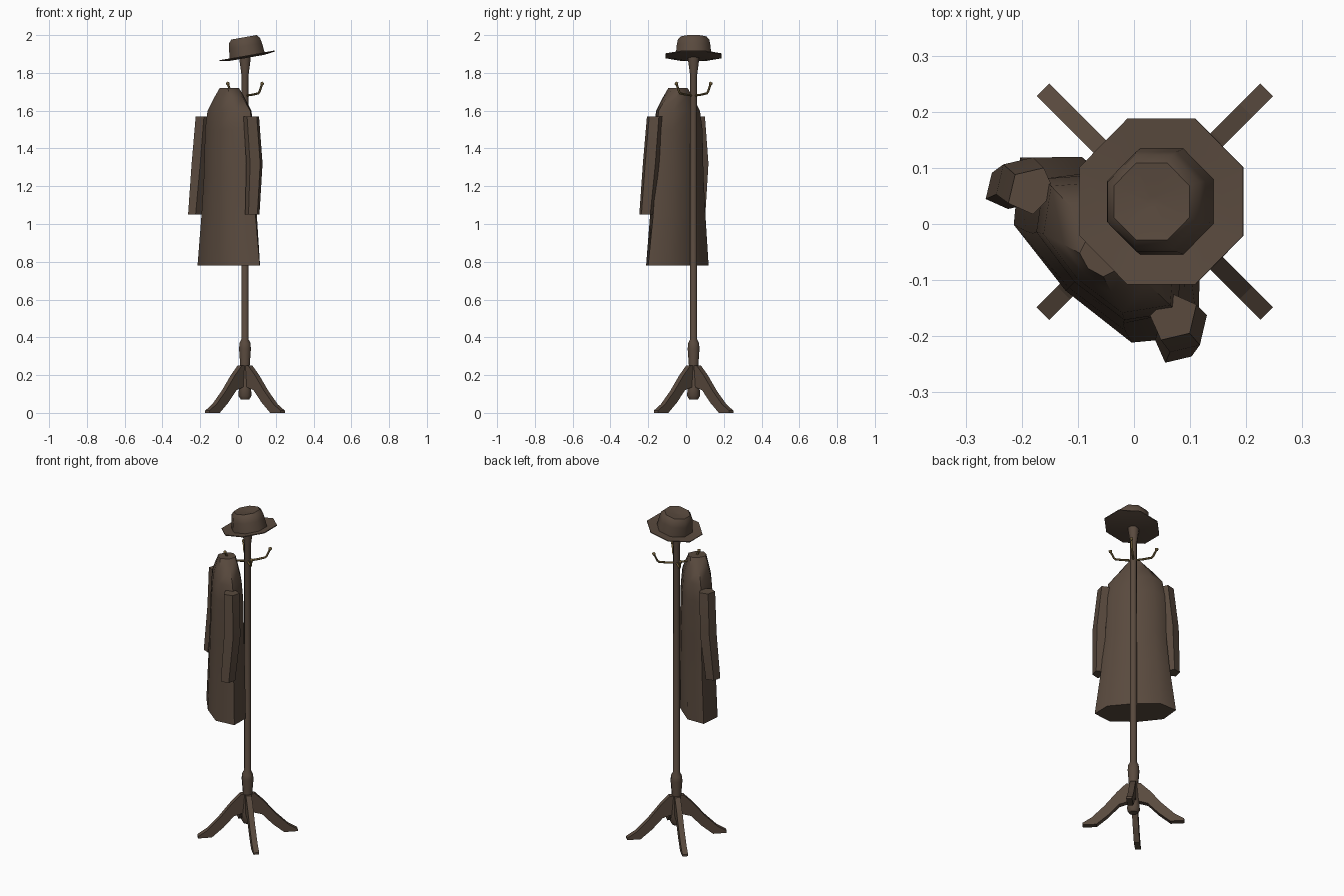
import bpy, bmesh, math
from mathutils import Matrix, Vector

cube = bpy.data.objects.get("Cube")
if cube:
    bpy.data.objects.remove(cube)

POLE = Vector((0.037, 0.04, 0))
TAU = math.tau


def material(name, rgb):
    m = bpy.data.materials.new(name)
    m.use_nodes = True
    m.diffuse_color = (*rgb, 1)
    m.node_tree.nodes["Principled BSDF"].inputs["Base Color"].default_value = (*rgb, 1)
    return m


brown = material("dark_brown", (0.1, 0.068, 0.048))
brass = material("old_brass", (0.16, 0.11, 0.04))


def finish(name, bm, mat, smooth=None):
    bmesh.ops.recalc_face_normals(bm, faces=bm.faces)
    me = bpy.data.meshes.new(name)
    bm.to_mesh(me)
    bm.free()
    me.materials.append(mat)
    ob = bpy.data.objects.new(name, me)
    bpy.context.collection.objects.link(ob)
    if smooth:
        bpy.ops.object.select_all(action='DESELECT')
        ob.select_set(True)
        bpy.context.view_layer.objects.active = ob
        bpy.ops.object.shade_smooth_by_angle(angle=math.radians(smooth))
    return ob


def loft(name, rings, mat, smooth=None):
    """Skin a list of equal-sized point rings and cap both ends."""
    bm = bmesh.new()
    rows = [[bm.verts.new(p) for p in ring] for ring in rings]
    n = len(rows[0])
    for a, b in zip(rows, rows[1:]):
        for i in range(n):
            j = (i + 1) % n
            bm.faces.new((a[i], a[j], b[j], b[i]))
    bm.faces.new(rows[0])
    bm.faces.new(rows[-1])
    return finish(name, bm, mat, smooth)


def turned(profile, sides, matrix):
    """Rings of a lathe profile given as (radius, height)."""
    return [[matrix @ Vector((r * math.cos(TAU * (i + 0.5) / sides),
                              r * math.sin(TAU * (i + 0.5) / sides), z))
             for i in range(sides)] for r, z in profile]


def coat_point(u, v, z):
    """Coat space: u across the shoulders, v away from the pole."""
    s = math.sqrt(0.5)
    return POLE + Vector(((u - v) * s, -(u + v) * s, z))


# Pole with turned foot and flared top
loft("pole", turned([(0.024, 0.07), (0.037, 0.09), (0.035, 0.13), (0.027, 0.25),
                     (0.034, 0.34), (0.031, 0.37), (0.02, 0.39), (0.019, 1.78),
                     (0.032, 1.87), (0.032, 1.885)], 8, Matrix.Translation(POLE)),
     brown, 50)

# Four splayed legs and four hooks on the diagonals
leg_profile = [(0.015, 0.25), (0.04, 0.25), (0.09, 0.2), (0.16, 0.115), (0.23, 0.045),
               (0.282, 0.012), (0.282, 0), (0.205, 0), (0.14, 0.055), (0.08, 0.12),
               (0.015, 0.14)]
hook_path = [(0.01, 1.68), (0.06, 1.685), (0.1, 1.692), (0.108, 1.7), (0.127, 1.74)]
for k, side in enumerate(("back_left", "back_right", "front_right", "front_left")):
    turn = Matrix.Translation(POLE) @ Matrix.Rotation(TAU * (k + 0.5) / 4, 4, 'Z')
    loft("leg_" + side, [[turn @ Vector((r, y, z)) for r, z in leg_profile]
                         for y in (-0.016, 0.016)], brown)

    rings = []
    for i, (r, z) in enumerate(hook_path):
        a = Vector(hook_path[max(i - 1, 0)])
        b = Vector(hook_path[min(i + 1, len(hook_path) - 1)])
        d = (b - a).normalized()
        rings.append([turn @ Vector((r - d.y * 0.006 * math.sin(t), 0.006 * math.cos(t),
                                     z + d.x * 0.006 * math.sin(t)))
                      for t in (TAU * j / 6 for j in range(6))])
    loft("hook_" + side, rings, brass, 60)
    bm = bmesh.new()
    bmesh.ops.create_icosphere(bm, subdivisions=1, radius=0.011,
                               matrix=turn @ Matrix.Translation((0.128, 0, 1.743)))
    finish("hook_knob_" + side, bm, brass, 60)

# Coat body: eight-sided section scaled down its length (z, half width, half depth, v)
half = [(0, 0.95), (0.66, 0.78), (1, -0.1), (0.66, -0.85), (0, -0.98)]
section = half + [(-u, v) for u, v in half[3:0:-1]]
body = [(0.78, 0.225, 0.105, 0.125), (1.05, 0.19, 0.1, 0.122), (1.25, 0.172, 0.095, 0.12),
        (1.5, 0.168, 0.088, 0.119), (1.6, 0.15, 0.08, 0.119), (1.67, 0.092, 0.064, 0.119),
        (1.72, 0.045, 0.052, 0.119)]
loft("coat_body", [[coat_point(u * w, c + v * d, z) for u, v in section]
                   for z, w, d, c in body], brown, 50)

# Hanging sleeves, bent at the elbow (z, u, v, radius)
for name, s, shift in (("coat_sleeve_left", 1, -0.008), ("coat_sleeve_right", -1, 0.012)):
    path = [(1.57, 0.17, 0.13, 0.047), (1.32, 0.196, 0.132, 0.049), (1.05, 0.205, 0.157, 0.043)]
    loft(name, [[coat_point(s * (u + r * 0.85 * math.cos(TAU * i / 5)),
                            v + shift + r * math.sin(TAU * i / 5), z)
                 for i in range(5)] for z, u, v, r in path], brown, 50)

# Tilted hat with a thin brim and dented crown
tilt = Matrix.Translation((0.05, 0.04, 1.884)) @ Matrix.Rotation(math.radians(-10), 4, 'Y')
loft("hat", turned([(0.1, -0.004), (0.16, 0.004), (0.16, 0.009), (0.102, 0.004),
                    (0.096, 0.06), (0.09, 0.088), (0.074, 0.106), (0.01, 0.098)], 8, tilt),
     brown, 50)
